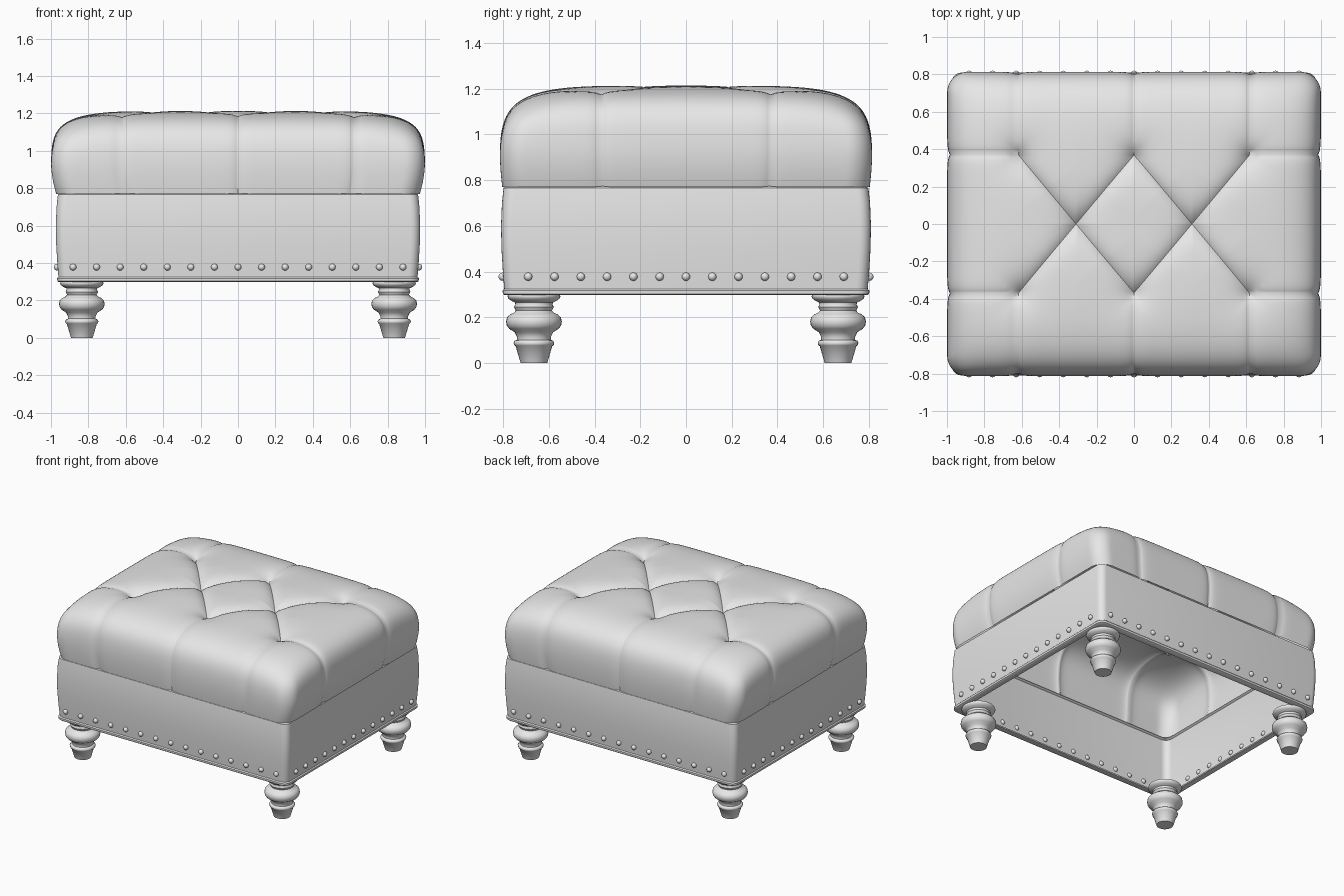
import bpy, bmesh, math
from mathutils import Vector

cube = bpy.data.objects.get("Cube")
if cube:
    bpy.data.objects.remove(cube, do_unlink=True)

grey = bpy.data.materials.new("plain_grey")
grey.use_nodes = True
grey.diffuse_color = (0.8, 0.8, 0.8, 1)
grey.node_tree.nodes["Principled BSDF"].inputs["Base Color"].default_value = (0.8, 0.8, 0.8, 1)


def finish(name, bm, angle=40):
    """Turn a bmesh into a smooth shaded object."""
    mesh = bpy.data.meshes.new(name)
    bm.to_mesh(mesh)
    bm.free()
    mesh.materials.append(grey)
    obj = bpy.data.objects.new(name, mesh)
    bpy.context.collection.objects.link(obj)
    bpy.ops.object.select_all(action='DESELECT')
    obj.select_set(True)
    bpy.context.view_layer.objects.active = obj
    bpy.ops.object.shade_smooth_by_angle(angle=math.radians(angle))
    return obj


def skin(bm, rings):
    """Join closed rings of points with quads."""
    rows = [[bm.verts.new(p) for p in ring] for ring in rings]
    n = len(rows[0])
    for low, high in zip(rows, rows[1:]):
        for i in range(n):
            j = (i + 1) % n
            bm.faces.new((low[i], low[j], high[j], high[i]))
    return rows


# Tufted cushion: a domed grid whose lines follow the seams
HX, HY, BASE, HEIGHT = 1.0, 0.815, 0.77, 0.445
PX, PY = 6, 5
TX, TY = 0.31, 0.37
CORNER = 0.11


def dome(t, p):
    return max(0.0, 1 - abs(t) ** p) ** (1 / p)


def half_axis(inner, half, p, n_inner, n_outer):
    """Even steps out to the seam, then steps round the shoulder."""
    t = inner / half
    start = math.atan2(dome(t, p), t)
    out = [inner * i / n_inner for i in range(n_inner + 1)]
    for i in range(1, n_outer + 1):
        a = start * (1 - i / n_outer)
        c, s = math.cos(a), math.sin(a)
        out.append(half * c / (c ** p + s ** p) ** (1 / p))
    return out


def mirrored(values):
    return [-v for v in reversed(values[1:])] + values


A, B, C = Vector((0, TY)), Vector((TX, 0)), Vector((2 * TX, TY))
DIAGONALS = [(A, B), (B, C)]
BORDERS = [(A, Vector((0, 2))), (C, Vector((2 * TX, 2))), (C, Vector((2, TY)))]


def distance(p, seam):
    a, b = seam
    ab = b - a
    t = min(1, max(0, (p - a).dot(ab) / ab.length_squared))
    return (p - a - ab * t).length


def tuft_depth(x, y):
    p = Vector((abs(x), abs(y)))
    diagonal = min(distance(p, s) for s in DIAGONALS)
    border = min(distance(p, s) for s in BORDERS)
    button = min((p - q).length for q in (A, B, C))
    crease = max(0.032 * math.exp(-diagonal / 0.04), 0.014 * math.exp(-border / 0.025))
    return crease + 0.05 * math.exp(-button / 0.08)


def cushion_point(x, y):
    z = BASE + HEIGHT * dome(x / HX, PX) * dome(y / HY, PY)
    # rounded plan corners
    dx = max(0, abs(x) - HX + CORNER) / CORNER
    dy = max(0, abs(y) - HY + CORNER) / CORNER
    if dx and dy:
        nx = dx * math.sqrt(1 - dy * dy / 2)
        ny = dy * math.sqrt(1 - dx * dx / 2)
        x = math.copysign(HX - CORNER + CORNER * nx, x)
        y = math.copysign(HY - CORNER + CORNER * ny, y)
    # tucked in toward the bottom
    tuck = max(0, (0.95 - z) / 0.18) ** 2
    return Vector((x * (1 - 0.028 * tuck), y * (1 - 0.014 * tuck), z))


xs = mirrored(half_axis(2 * TX, HX, PX, 60, 36))
ys = mirrored(half_axis(TY, HY, PY, 30, 44))
bm = bmesh.new()
grid = [[bm.verts.new(cushion_point(x, y)) for y in ys] for x in xs]
for i in range(len(xs) - 1):
    for j in range(len(ys) - 1):
        a, b = grid[i][j], grid[i + 1][j]
        c, d = grid[i + 1][j + 1], grid[i][j + 1]
        mx, my = (xs[i] + xs[i + 1]) / 2, (ys[j] + ys[j + 1]) / 2
        rising = (mx * my > 0) == (abs(mx) > TX)
        for tri in (((a, b, c), (a, c, d)) if rising else ((a, b, d), (b, c, d))):
            bm.faces.new(tri)
bm.normal_update()
moves = [(grid[i][j], grid[i][j].normal * tuft_depth(x, y))
         for i, x in enumerate(xs) for j, y in enumerate(ys)]
for v, move in moves:
    v.co -= move
finish("tufted_cushion", bm, 50)


# Upholstered base: open box with rounded corners and a trim lip
def rounded_ring(hx, hy, z, r=0.05, steps=6):
    ring = []
    for k, (sx, sy) in enumerate(((1, 1), (-1, 1), (-1, -1), (1, -1))):
        for i in range(steps + 1):
            a = math.pi / 2 * (k + i / steps)
            ring.append((sx * (hx - r) + r * math.cos(a),
                         sy * (hy - r) + r * math.sin(a), z))
    return ring


bm = bmesh.new()
walls = [(-0.04, 0.31), (-0.04, 0.3), (0, 0.298), (0.006, 0.303), (0.007, 0.318),
         (0, 0.325), (0.006, 0.4), (0.012, 0.5), (0.014, 0.6), (0.01, 0.7), (0.003, 0.765),
         (-0.012, 0.775)]
skin(bm, [rounded_ring(0.96 + o, 0.795 + o, z) for o, z in walls])
finish("upholstered_base", bm)

# Nail heads along the lower edge of each side
bm = bmesh.new()


def nail(x, y):
    ball = bmesh.ops.create_uvsphere(bm, u_segments=12, v_segments=8, radius=0.018)
    bmesh.ops.translate(bm, verts=ball["verts"], vec=(x, y, 0.378))


for side in (-1, 1):
    for i in range(-7, 8):
        nail(i * 0.126, side * 0.802)
    for i in range(-6, 7):
        nail(side * 0.967, i * 0.115)
finish("nail_heads", bm, 60)

# Turned legs
leg_profile = [(0.058, 0), (0.08, 0.074), (0.086, 0.078), (0.089, 0.088), (0.084, 0.098),
               (0.074, 0.102), (0.074, 0.115), (0.084, 0.135), (0.108, 0.15),
               (0.119, 0.165), (0.122, 0.182), (0.118, 0.2), (0.104, 0.213),
               (0.088, 0.22), (0.079, 0.23), (0.083, 0.238), (0.087, 0.246),
               (0.081, 0.256), (0.083, 0.265), (0.098, 0.272), (0.112, 0.282),
               (0.116, 0.292), (0.112, 0.302)]
for front, sy in (("front", -1), ("back", 1)):
    for side, sx in (("right", -1), ("left", 1)):
        bm = bmesh.new()
        turns = [math.tau * i / 32 for i in range(32)]
        rows = skin(bm, [[(sx * 0.835 + r * math.cos(t), sy * 0.665 + r * math.sin(t), z)
                          for t in turns] for r, z in leg_profile])
        bm.faces.new(rows[0][::-1])
        bm.faces.new(rows[-1])
        finish(f"{front}_{side}_leg", bm, 45)
